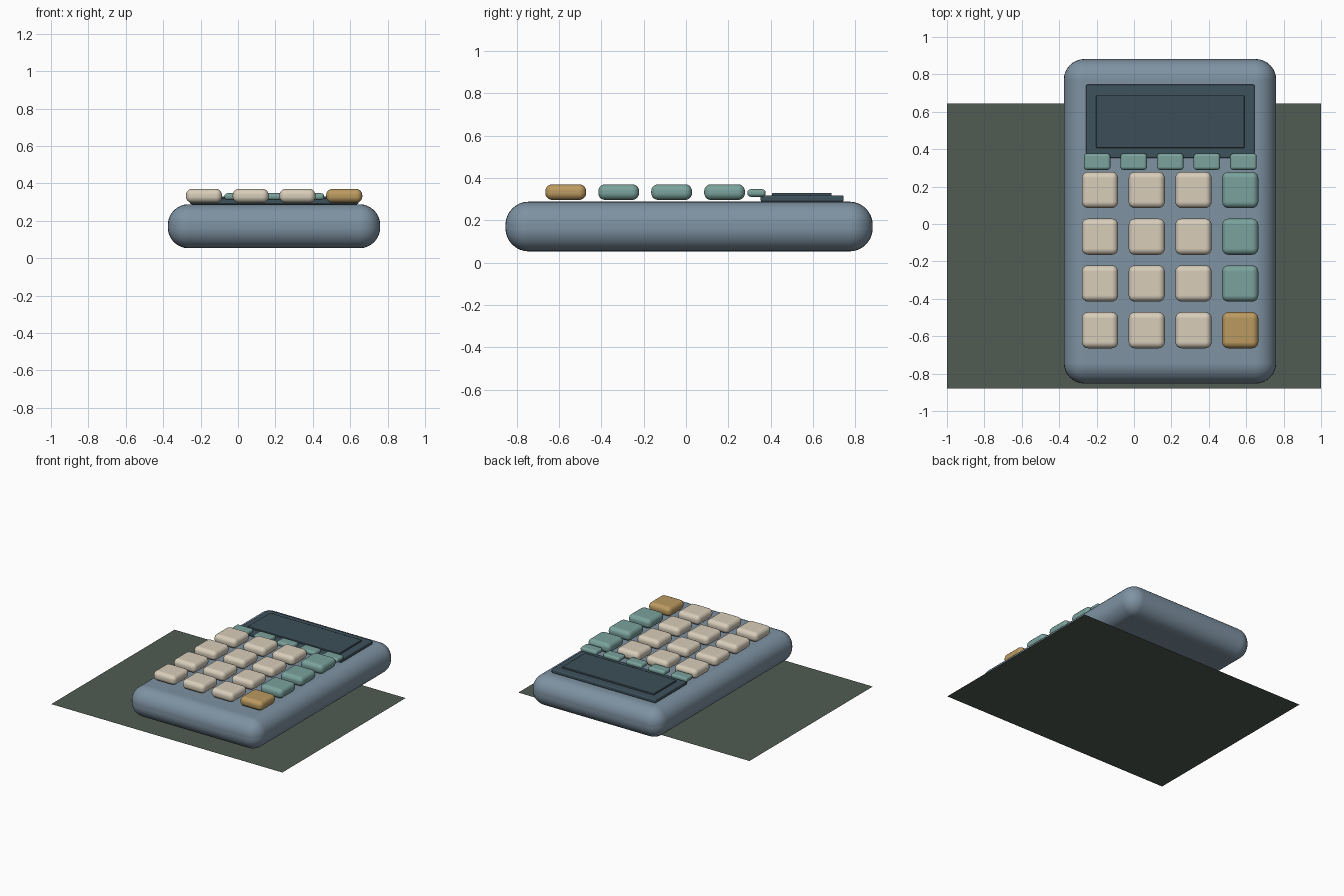
import bpy

if "Cube" in bpy.data.objects:
    bpy.data.objects.remove(bpy.data.objects["Cube"])


def srgb(r, g, b):
    lin = [((c / 255 + 0.055) / 1.055) ** 2.4 for c in (r, g, b)]
    return (*lin, 1.0)


def material(name, rgb):
    m = bpy.data.materials.new(name)
    m.diffuse_color = srgb(*rgb)
    m.use_nodes = True
    m.node_tree.nodes["Principled BSDF"].inputs["Base Color"].default_value = m.diffuse_color
    return m


BLUE = material("slate_blue", (126, 146, 162))
DARK = material("dark_teal", (62, 82, 92))
GLASS = material("screen_teal", (60, 79, 89))
CREAM = material("cream", (216, 205, 186))
TEAL = material("teal", (122, 162, 156))
GOLD = material("gold", (187, 154, 96))
MAT = material("olive_grey", (81, 92, 82))


def block(name, x, y, z, mat, bevel, segments):
    """Rounded box from (min, max) ranges on each axis."""
    spans = (x, y, z)
    bpy.ops.mesh.primitive_cube_add(size=1, location=[(a + b) / 2 for a, b in spans])
    ob = bpy.context.object
    ob.name = name
    ob.scale = [b - a for a, b in spans]
    bpy.ops.object.transform_apply(location=False, rotation=False, scale=True)
    ob.data.materials.append(mat)
    mod = ob.modifiers.new("rounding", 'BEVEL')
    mod.width = bevel
    mod.segments = segments
    mod.harden_normals = True
    bpy.ops.object.shade_smooth_by_angle()
    return ob


def around(c, size):
    return (c - size / 2, c + size / 2)


# Desk mat: a single flat sheet
bpy.ops.mesh.primitive_plane_add(size=1, location=(0, -0.118, 0))
sheet = bpy.context.object
sheet.name = "desk_mat"
sheet.scale = (2.0, 1.524, 1)
bpy.ops.object.transform_apply(location=False, rotation=False, scale=True)
sheet.data.materials.append(MAT)

# Case
block("case", (-0.375, 0.76), (-0.853, 0.882), (0.053, 0.288), BLUE, 0.11, 8)

# Display frame and raised screen
block("display_frame", (-0.257, 0.645), (0.352, 0.745), (0.288, 0.318), DARK, 0.008, 2)
block("screen", (-0.203, 0.59), (0.407, 0.688), (0.312, 0.33), GLASS, 0.004, 2)

# Row of small function keys under the display
for i in range(5):
    block(f"function_key_{i + 1}", around(-0.197 + 0.1955 * i, 0.142),
          around(0.333, 0.087), (0.311, 0.347), TEAL, 0.016, 3)

# Main keypad: cream numbers, teal operators, gold equals
for row in range(4):
    for col in range(4):
        colour = CREAM if col < 3 else (GOLD if row == 3 else TEAL)
        block(f"key_{row + 1}_{col + 1}", around(-0.182 + 0.25 * col, 0.193),
              around(0.182 - 0.25 * row, 0.193), (0.296, 0.37), colour, 0.033, 5)
